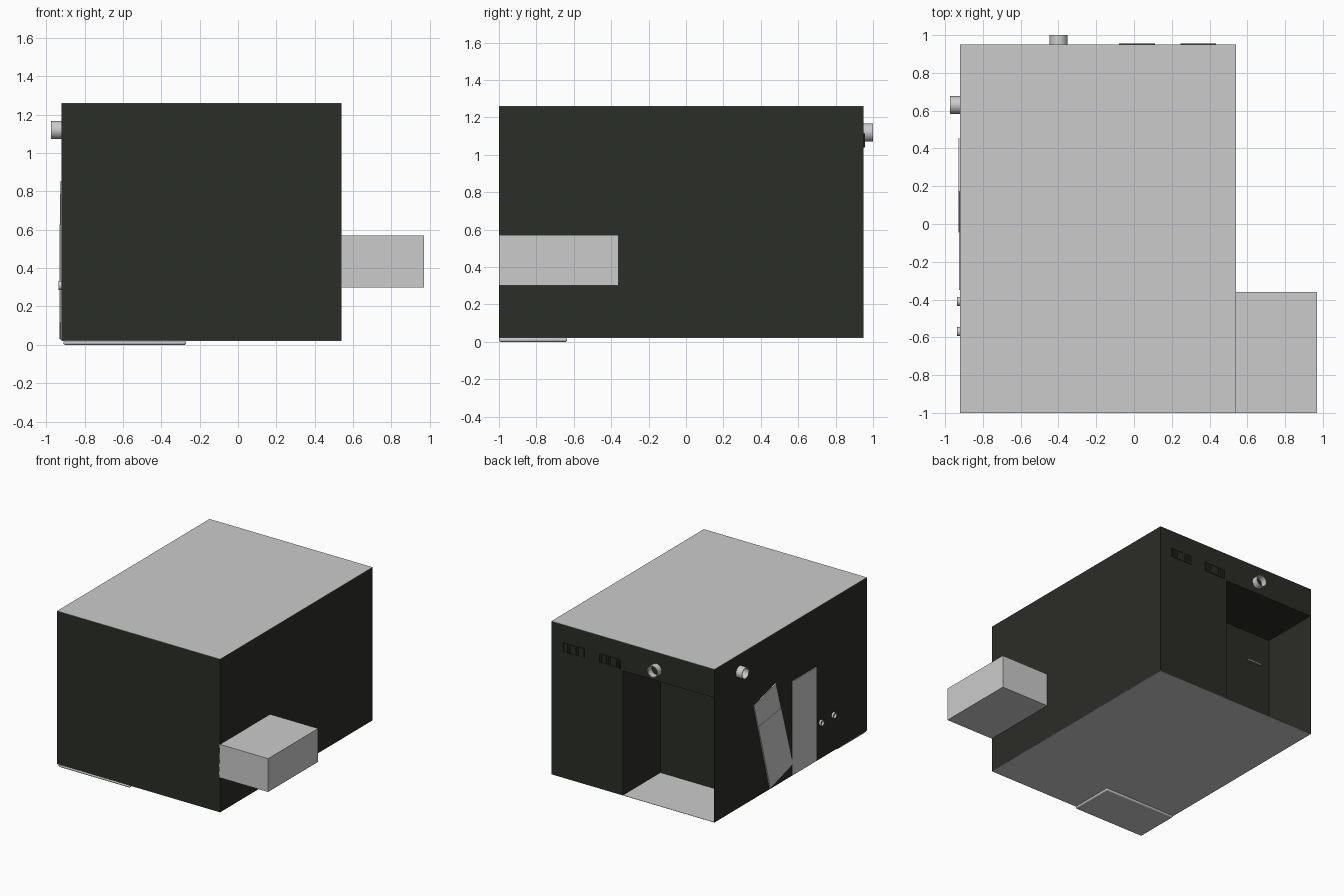
import bpy, bmesh, math
from mathutils import Vector

if "Cube" in bpy.data.objects:
    bpy.data.objects.remove(bpy.data.objects["Cube"])

dark = bpy.data.materials.new("dark_wall")
dark.diffuse_color = (0.024, 0.026, 0.02, 1)
dark.use_nodes = True
dark.node_tree.nodes["Principled BSDF"].inputs["Base Color"].default_value = dark.diffuse_color


def make(name, bm, mat=None):
    bmesh.ops.recalc_face_normals(bm, faces=bm.faces[:])
    me = bpy.data.meshes.new(name)
    bm.to_mesh(me)
    bm.free()
    ob = bpy.data.objects.new(name, me)
    bpy.context.collection.objects.link(ob)
    if mat:
        me.materials.append(mat)
    return ob


def prism(name, pts, depth, mat=None):
    """Extrude a flat outline along the depth vector."""
    bm = bmesh.new()
    face = bm.faces.new([bm.verts.new(p) for p in pts])
    ext = bmesh.ops.extrude_face_region(bm, geom=[face], use_keep_orig=True)
    verts = [v for v in ext["geom"] if isinstance(v, bmesh.types.BMVert)]
    bmesh.ops.translate(bm, verts=verts, vec=depth)
    return make(name, bm, mat)


def box(name, x0, x1, y0, y1, z0, z1, mat=None):
    pts = [(x0, y0, z0), (x1, y0, z0), (x1, y1, z0), (x0, y1, z0)]
    return prism(name, pts, (0, 0, z1 - z0), mat)


def tube(name, start, direction, length, r_out, r_in, sides=32):
    """Open pipe with a wall thickness, standing off a wall."""
    bm = bmesh.new()
    d = Vector(direction)
    u = d.cross(Vector((0, 0, 1)))
    w = Vector((0, 0, 1))
    rings = []
    for r, t in ((r_out, 0), (r_out, length), (r_in, length), (r_in, 0)):
        rings.append([bm.verts.new(Vector(start) + d * t
                      + u * r * math.cos(2 * math.pi * i / sides)
                      + w * r * math.sin(2 * math.pi * i / sides)) for i in range(sides)])
    for k in range(4):
        a, b = rings[k], rings[(k + 1) % 4]
        for i in range(sides):
            j = (i + 1) % sides
            bm.faces.new((a[i], a[j], b[j], b[i]))
    ob = make(name, bm)
    bpy.ops.object.select_all(action='DESELECT')
    ob.select_set(True)
    bpy.context.view_layer.objects.active = ob
    bpy.ops.object.shade_smooth_by_angle(angle=math.radians(35))
    return ob


# main walls with an entrance recess in the back corner
walls = box("walls", -0.92, 0.54, -1, 0.95, 0.022, 1.258, dark)
cutter = box("recess_cutter", -0.914, -0.10, 0.47, 1.1, -0.1, 1.03, dark)
cutter.hide_render = True
mod = walls.modifiers.new("recess", 'BOOLEAN')
mod.object = cutter
mod.operation = 'DIFFERENCE'
mod.solver = 'EXACT'
bpy.context.view_layer.objects.active = walls
bpy.ops.object.modifier_apply(modifier=mod.name)
bpy.data.objects.remove(cutter)

# floor and roof sheets
box("floor", -0.92, 0.54, -1, 0.95, 0.02, 0.022)
box("roof", -0.92, 0.54, -1, 0.95, 1.258, 1.26)

# side annex
box("side_annex", 0.53, 0.97, -1, -0.36, 0.30, 0.57)

# rounded slab underneath
slab = box("base_slab", -0.91, -0.27, -1, -0.635, 0.0, 0.021)
bev = slab.modifiers.new("bevel", 'BEVEL')
bev.width = 0.009
bev.segments = 3
bpy.ops.object.select_all(action='DESELECT')
slab.select_set(True)
bpy.context.view_layer.objects.active = slab
bpy.ops.object.shade_smooth_by_angle(angle=math.radians(35))

# upright door and crooked door in two pieces on the left wall
box("upright_door", -0.926, -0.919, -0.35, -0.04, 0.025, 0.785)
A, B, C, D = (Vector((-0.919, y, z)) for y, z in
              ((0.453, 0.774), (0.173, 0.852), (-0.044, 0.117), (0.249, 0.03)))
prism("crooked_door_top", [A, B, B.lerp(C, 0.30), A.lerp(D, 0.25)], (-0.009, 0, 0))
prism("crooked_door_bottom", [A.lerp(D, 0.255), B.lerp(C, 0.305), C, D], (-0.011, 0, 0))

# wall pipes
tube("back_pipe", (-0.40, 0.945, 1.12), (0, 1, 0), 0.055, 0.048, 0.042)
tube("left_pipe", (-0.915, 0.63, 1.12), (-1, 0, 0), 0.06, 0.047, 0.041)
for i, y in enumerate((-0.41, -0.57)):
    tube(f"small_pipe_{i}", (-0.915, y, 0.31), (-1, 0, 0), 0.022, 0.024, 0.018, 24)

# slatted vents on the back wall
for n, x0 in enumerate((-0.08, 0.245)):
    x1, z0, z1 = x0 + 0.19, 1.04, 1.115
    for k, (a, b, c, d) in enumerate(((x0, x1, z0, z0 + 0.006), (x0, x1, z1 - 0.006, z1),
                                      (x0, x0 + 0.006, z0, z1), (x1 - 0.006, x1, z0, z1))):
        box(f"vent_{n}_frame_{k}", a, b, 0.949, 0.956, c, d, dark)
    for k in range(9):
        x = x0 + 0.015 + k * 0.019
        box(f"vent_{n}_slat_{k}", x, x + 0.007, 0.949, 0.954, z0 + 0.006, z1 - 0.006, dark)

# small ledge on the recess back wall
box("recess_ledge", -0.83, -0.71, 0.469, 0.482, 0.785, 0.795)
